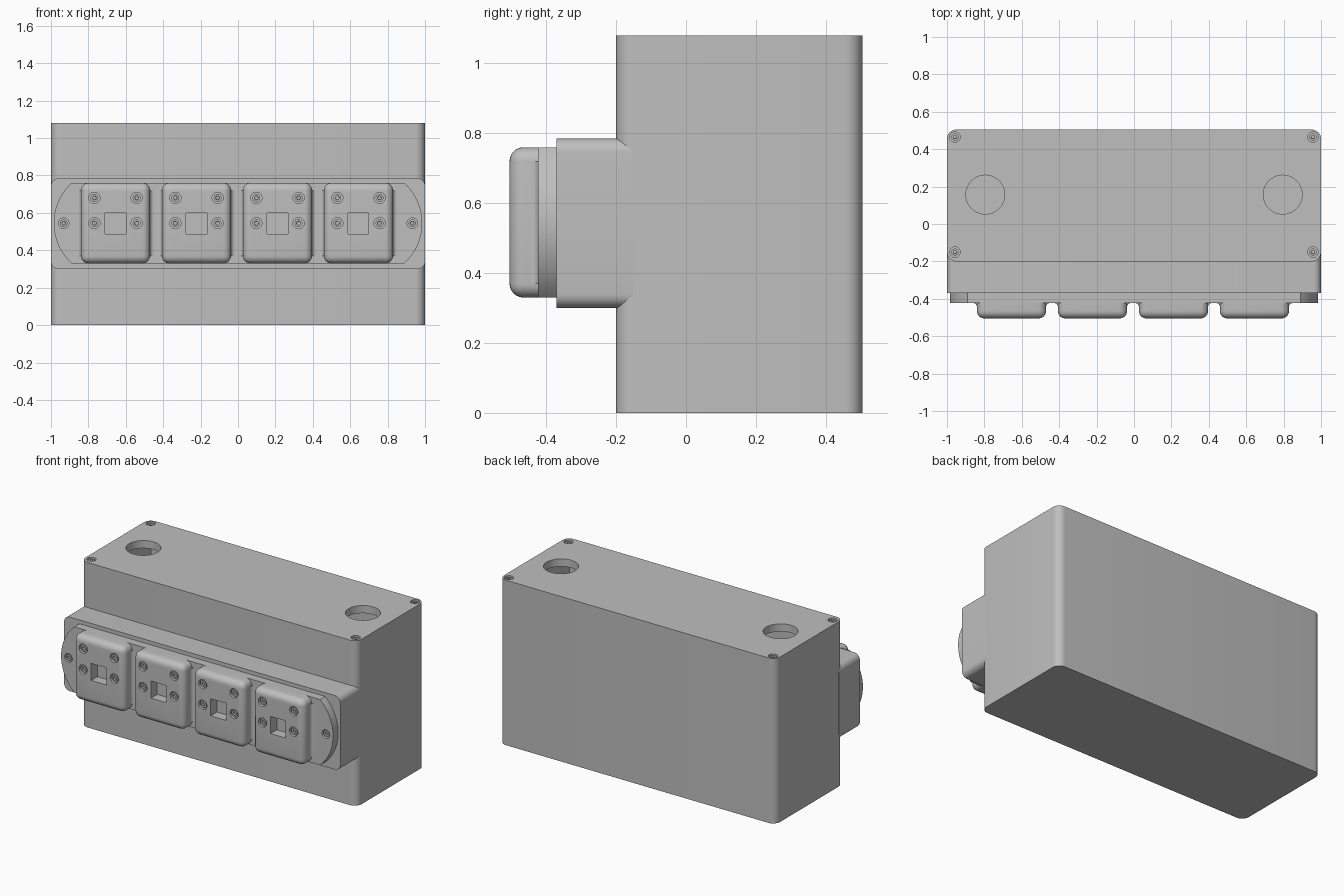
import bpy, bmesh, math
from mathutils import Matrix, Vector

if "Cube" in bpy.data.objects:
    bpy.data.objects.remove(bpy.data.objects["Cube"], do_unlink=True)

grey = bpy.data.materials.new("light grey plastic")
grey.use_nodes = True
COLOUR = (0.52, 0.52, 0.52, 1)
grey.diffuse_color = COLOUR
grey.node_tree.nodes["Principled BSDF"].inputs["Base Color"].default_value = COLOUR


def finish(name, bm):
    bmesh.ops.recalc_face_normals(bm, faces=bm.faces)
    mesh = bpy.data.meshes.new(name)
    bm.to_mesh(mesh)
    bm.free()
    mesh.materials.append(grey)
    ob = bpy.data.objects.new(name, mesh)
    bpy.context.collection.objects.link(ob)
    return ob


def prism(name, outline, axis, start, end):
    """Extrude a 2D outline along y (outline is x, z) or z (outline is x, y)."""
    bm = bmesh.new()
    put = (lambda u, v, w: (u, w, v)) if axis == "y" else (lambda u, v, w: (u, v, w))
    face = bm.faces.new([bm.verts.new(put(u, v, start)) for u, v in outline])
    new = bmesh.ops.extrude_face_region(bm, geom=[face])["geom"]
    shift = Vector(put(0, 0, end - start))
    bmesh.ops.translate(bm, vec=shift, verts=[g for g in new if isinstance(g, bmesh.types.BMVert)])
    return finish(name, bm)


def arc(cx, cy, r, a0, a1, n):
    steps = [math.radians(a0 + (a1 - a0) * i / n) for i in range(n + 1)]
    return [(cx + r * math.cos(a), cy + r * math.sin(a)) for a in steps]


def circle(cx, cy, r, n=32):
    return arc(cx, cy, r, 0, 360, n)[:-1]


def rounded(x0, x1, y0, y1, r, n=8):
    return (arc(x1 - r, y1 - r, r, 0, 90, n) + arc(x0 + r, y1 - r, r, 90, 180, n)
            + arc(x0 + r, y0 + r, r, 180, 270, n) + arc(x1 - r, y0 + r, r, 270, 360, n))


def rect(x0, x1, y0, y1):
    return [(x0, y0), (x1, y0), (x1, y1), (x0, y1)]


def cut(target, cutters):
    bpy.context.view_layer.objects.active = target
    for c in cutters:
        mod = target.modifiers.new("cut", "BOOLEAN")
        mod.operation, mod.solver, mod.object = "DIFFERENCE", "EXACT", c
        bpy.ops.object.modifier_apply(modifier=mod.name)
        bpy.data.objects.remove(c, do_unlink=True)


def screw(name, loc, r, depth, facing):
    """Flat round head with a hexagonal socket, sitting in a recess."""
    bm = bmesh.new()
    rings = [(r, -depth, 24), (r, -0.006, 24), (r * 0.5, -0.006, 24), (r * 0.45, -0.016, 24)]
    loops = [[bm.verts.new((x, y, z)) for x, y in circle(0, 0, q, n)] for q, z, n in rings]
    for a, b in zip(loops, loops[1:]):
        for i in range(len(a)):
            j = (i + 1) % len(a)
            bm.faces.new((a[i], a[j], b[j], b[i]))
    bm.faces.new(loops[-1])
    bm.faces.new(loops[0])
    turn = Matrix.Rotation(math.radians(90), 4, "X") if facing == "front" else Matrix()
    bm.transform(Matrix.Translation(loc) @ turn)
    return finish(name, bm)


# Hollow enclosure with cable holes and corner screws in the lid
FRONT, BACK, TOP, WALL = -0.2, 0.505, 1.08, 0.05
box = prism("enclosure", rounded(-1, 1, FRONT, BACK, 0.05), "z", 0, TOP)
cutters = [prism("cavity", rect(-1 + WALL, 1 - WALL, FRONT + WALL, BACK - WALL), "z", WALL, TOP - WALL)]
for side, sx in (("right", -1), ("left", 1)):
    cutters.append(prism("cable_hole", circle(sx * 0.795, 0.157, 0.104, 48), "z", TOP - 0.1, TOP + 0.1))
    for end, y in (("front", -0.15), ("back", 0.465)):
        cutters.append(prism("recess", circle(sx * 0.957, y, 0.028), "z", TOP - 0.02, TOP + 0.1))
        screw(f"lid_screw_{end}_{side}", (sx * 0.957, y, TOP), 0.019, 0.022, "top")
cut(box, cutters)

# Collar projecting from the front
prism("collar", rounded(-1, 1, 0.3, 0.785, 0.04), "y", -0.37, FRONT + WALL - 0.002)

# Mounting plate with bowed ends
MID, HALF, BOW, REACH = 0.545, 0.215, 0.095, 0.985
radius = (HALF ** 2 + BOW ** 2) / (2 * BOW)
angle = math.degrees(math.asin(HALF / radius))
outline = (arc(REACH - radius, MID, radius, -angle, angle, 20)
           + arc(radius - REACH, MID, radius, 180 - angle, 180 + angle, 20))
PLATE = -0.423
plate = prism("mounting_plate", outline, "y", PLATE, -0.368)
cut(plate, [prism("recess", circle(s * 0.932, MID, 0.028), "y", PLATE - 0.1, PLATE + 0.02) for s in (-1, 1)])
for side, sx in (("right", -1), ("left", 1)):
    screw(f"plate_screw_{side}", (sx * 0.932, PLATE, MID), 0.02, 0.022, "front")

# Four rounded modules, each with a window and four screws
FACE, W = -0.505, 0.185
for i in range(4):
    cx = -0.655 + i * 0.433
    bm = bmesh.new()
    bmesh.ops.create_cube(bm, size=1)
    bm.transform(Matrix.Translation((cx, (FACE + PLATE) / 2 + 0.005, MID))
                 @ Matrix.Diagonal((2 * W, PLATE - FACE + 0.01, 2 * HALF, 1)))
    edges = [e for e in bm.edges if any(v.co.y < PLATE - 0.01 for v in e.verts)]
    bmesh.ops.bevel(bm, geom=edges, offset=0.04, segments=6, profile=0.5, affect="EDGES")
    module = finish(f"module_{i + 1}", bm)
    cutters = [prism("window", rect(cx - 0.055, cx + 0.055, 0.488, 0.6), "y", FACE - 0.1, FACE + 0.065)]
    for n, (dx, z) in enumerate([(-0.113, 0.68), (0.113, 0.68), (-0.113, MID), (0.113, MID)]):
        cutters.append(prism("recess", circle(cx + dx, z, 0.03), "y", FACE - 0.1, FACE + 0.02))
        screw(f"module_{i + 1}_screw_{n + 1}", (cx + dx, FACE, z), 0.021, 0.022, "front")
    cut(module, cutters)
    # Concave fillets where the module sides meet the plate
    for side, s in (("right", -1), ("left", 1)):
        edge, r = cx + s * W, 0.02
        curve = [(edge + s * (r - r * math.cos(a)), PLATE - r + r * math.sin(a))
                 for a in (math.radians(15 * k) for k in range(7))]
        prism(f"module_{i + 1}_fillet_{side}", curve + [(edge - s * 0.005, PLATE + 0.003),
              (edge - s * 0.005, PLATE - r)], "z", MID - HALF + 0.04, MID + HALF - 0.04)

# Smooth the rounded surfaces and keep the edges sharp
for ob in bpy.context.view_layer.objects:
    ob.select_set(ob.type == "MESH")
bpy.context.view_layer.objects.active = box
bpy.ops.object.shade_smooth_by_angle(angle=math.radians(30))
